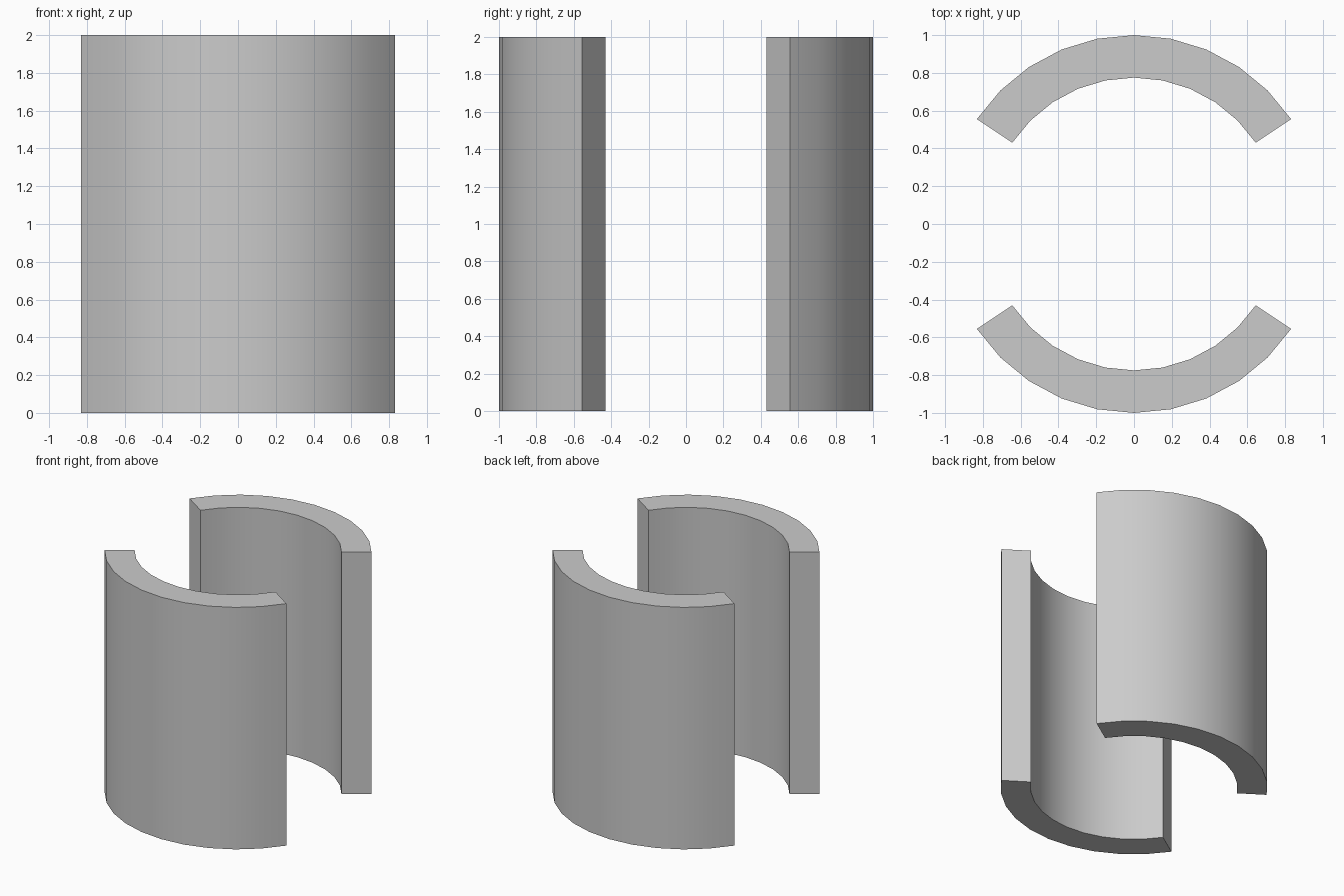
import bpy, bmesh, math

if "Cube" in bpy.data.objects:
    bpy.data.objects.remove(bpy.data.objects["Cube"])

OUTER, INNER, HEIGHT = 1.0, 0.775, 2.0
STEP = math.radians(11.25)   # 32-sided full circle
HALF = 5                     # facets each side of the middle


def curved_wall(name, mid_angle):
    # Annular sector profile, extruded upwards
    angles = [mid_angle + i * STEP for i in range(-HALF, HALF + 1)]
    bm = bmesh.new()
    outer = [bm.verts.new((OUTER * math.cos(a), OUTER * math.sin(a), 0)) for a in angles]
    inner = [bm.verts.new((INNER * math.cos(a), INNER * math.sin(a), 0)) for a in angles]
    faces = [bm.faces.new((outer[i], outer[i + 1], inner[i + 1], inner[i]))
             for i in range(2 * HALF)]
    ext = bmesh.ops.extrude_face_region(bm, geom=faces, use_keep_orig=True)
    top = [g for g in ext["geom"] if isinstance(g, bmesh.types.BMVert)]
    bmesh.ops.translate(bm, verts=top, vec=(0, 0, HEIGHT))
    bmesh.ops.recalc_face_normals(bm, faces=bm.faces)
    mesh = bpy.data.meshes.new(name)
    bm.to_mesh(mesh)
    bm.free()
    obj = bpy.data.objects.new(name, mesh)
    bpy.context.collection.objects.link(obj)
    # Smooth curved sides with sharp rims
    bpy.ops.object.select_all(action='DESELECT')
    obj.select_set(True)
    bpy.context.view_layer.objects.active = obj
    bpy.ops.object.shade_smooth_by_angle(angle=math.radians(30))


curved_wall("front_curved_wall", -math.pi / 2)
curved_wall("back_curved_wall", math.pi / 2)
